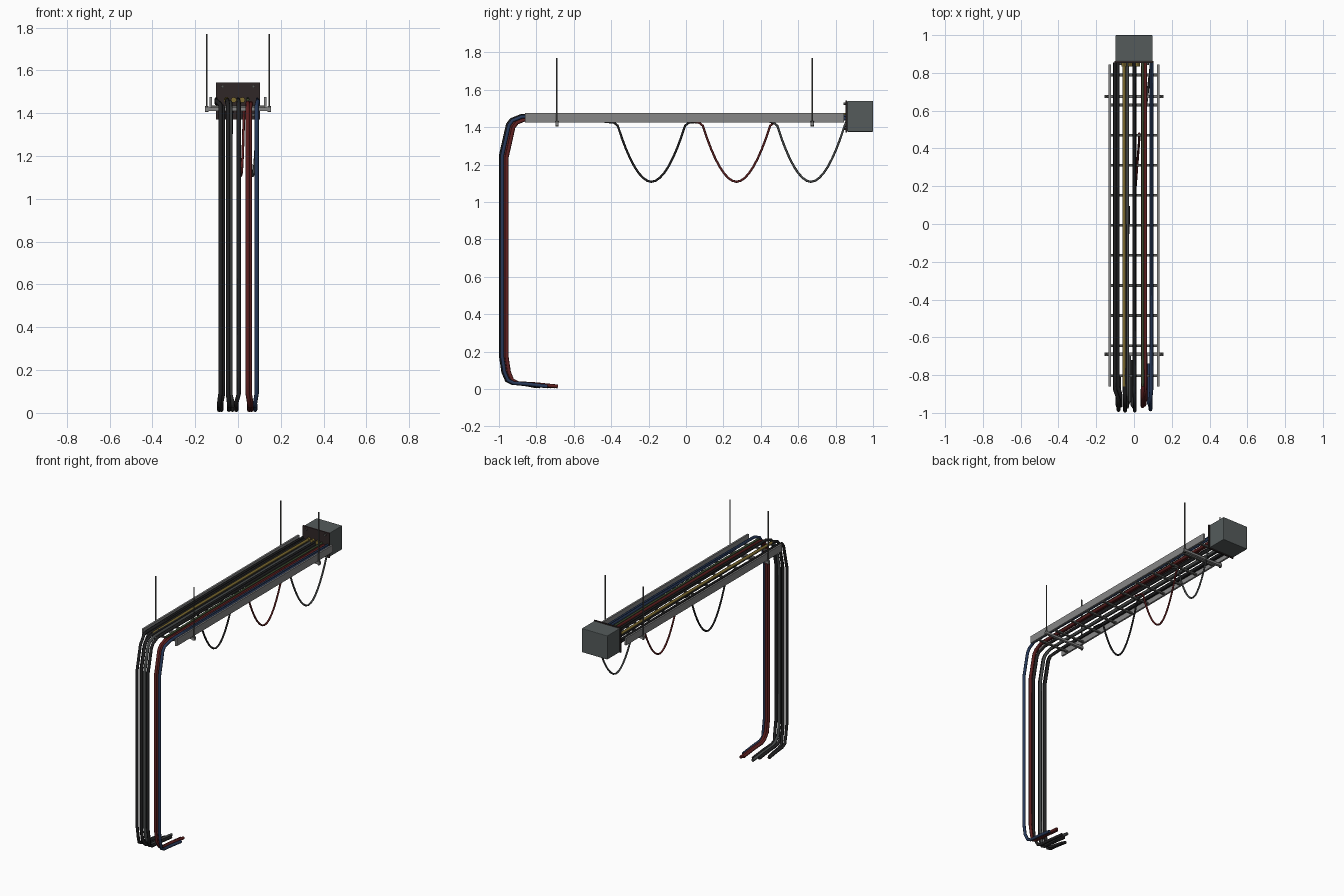
import bpy
import math
from mathutils import Vector

cube = bpy.data.objects.get("Cube")
if cube:
    bpy.data.objects.remove(cube, do_unlink=True)


def material(name, r, g, b):
    m = bpy.data.materials.new(name)
    m.use_nodes = True
    m.diffuse_color = (r, g, b, 1)
    m.node_tree.nodes["Principled BSDF"].inputs["Base Color"].default_value = (r, g, b, 1)
    return m


STEEL = material("galvanised steel", 0.24, 0.24, 0.24)
DARK_STEEL = material("dark steel", 0.11, 0.11, 0.105)
BOX_GREY = material("box grey", 0.09, 0.105, 0.105)
PLATE = material("dark plate", 0.03, 0.02, 0.02)
BLACK = material("black rubber", 0.015, 0.015, 0.016)
GREY = material("grey rubber", 0.06, 0.065, 0.065)
RED = material("red rubber", 0.11, 0.014, 0.014)
BLUE = material("blue rubber", 0.02, 0.04, 0.10)
YELLOW = material("yellow rubber", 0.21, 0.15, 0.03)
GREEN = material("green rubber", 0.045, 0.07, 0.03)


def box(name, lo, hi, mat, bevel=0):
    lo, hi = Vector(lo), Vector(hi)
    bpy.ops.mesh.primitive_cube_add(size=1, location=(lo + hi) / 2)
    ob = bpy.context.object
    ob.name = name
    ob.scale = hi - lo
    bpy.ops.object.transform_apply(location=False, rotation=False, scale=True)
    ob.data.materials.append(mat)
    if bevel:
        mod = ob.modifiers.new("Bevel", "BEVEL")
        mod.width = bevel
        mod.segments = 2
    return ob


def cylinder(name, centre, radius, depth, mat, axis="Z", sides=12):
    turn = (math.pi / 2, 0, 0) if axis == "Y" else (0, 0, 0)
    bpy.ops.mesh.primitive_cylinder_add(vertices=sides, radius=radius, depth=depth,
                                        location=centre, rotation=turn)
    ob = bpy.context.object
    ob.name = name
    ob.data.materials.append(mat)
    bpy.ops.object.shade_smooth_by_angle()
    return ob


def cable(name, points, radius, mat):
    curve = bpy.data.curves.new(name, "CURVE")
    curve.dimensions = "3D"
    curve.bevel_depth = radius
    curve.bevel_resolution = 2
    curve.use_fill_caps = True
    spline = curve.splines.new("POLY")
    spline.points.add(len(points) - 1)
    for p, co in zip(spline.points, points):
        p.co = (*co, 1)
    spline.use_smooth = True
    curve.materials.append(mat)
    ob = bpy.data.objects.new(name, curve)
    bpy.context.collection.objects.link(ob)
    return ob


# Ladder tray: two side rails and the rungs between them
for side, s in (("right", -1), ("left", 1)):
    x = s * 0.128
    box(side + "_rail", (x - 0.006, -0.86, 1.425), (x + 0.006, 0.845, 1.475), STEEL)
for i in range(11):
    y = -0.803 + i * 0.1592
    box(f"rung_{i + 1}", (-0.13, y - 0.007, 1.426), (0.13, y + 0.007, 1.436), DARK_STEEL)

# Hangers: a bar under the tray on two threaded rods
for end, y in (("front", -0.69), ("back", 0.675)):
    box(end + "_hanger_bar", (-0.155, y - 0.009, 1.411), (0.155, y + 0.009, 1.426), STEEL)
    for side, x in (("right", -0.146), ("left", 0.146)):
        name = f"{end}_{side}_"
        cylinder(name + "rod", (x, y, 1.588), 0.004, 0.364, DARK_STEEL, sides=8)
        for z in (1.409, 1.430):
            cylinder(name + "nut", (x, y, z), 0.009, 0.008, DARK_STEEL, sides=6)

# Junction box with its entry plate, screws and glands
box("junction_box", (-0.098, 0.862, 1.375), (0.098, 1.0, 1.54), BOX_GREY, 0.004)
box("entry_plate", (-0.102, 0.852, 1.371), (0.102, 0.862, 1.543), PLATE)
for x in (-0.072, 0.072):
    for z in (1.392, 1.525):
        cylinder("plate_screw", (x, 0.848, z), 0.007, 0.01, DARK_STEEL, "Y")

# Heavy cables: along the tray, down at the front and back along the floor
# name, tray x, drop x, floor x, drop y, floor end y, colour
DROPS = [
    ("black", -0.10, -0.082, -0.088, -0.985, -0.78, BLACK),
    ("inner_black", -0.086, -0.070, -0.078, -0.962, -0.80, BLACK),
    ("grey", -0.050, -0.047, -0.042, -0.989, -0.74, BLACK),
    ("inner_grey", -0.036, -0.036, -0.026, -0.968, -0.69, GREY),
    ("middle_black", 0.002, 0.004, -0.008, -0.988, -0.72, BLACK),
    ("red", 0.046, 0.045, 0.052, -0.965, -0.70, RED),
    ("outer_red", 0.060, 0.055, 0.062, -0.958, -0.685, RED),
    ("blue", 0.092, 0.087, 0.080, -0.982, -0.74, BLUE),
]
for name, tx, dx, fx, y, end, mat in DROPS:
    lift = (-0.96 - y) * 0.5
    cable(name + "_drop_cable", [
        (tx, 0.855, 1.447), (tx, -0.80, 1.447 + lift),
        (tx, y + 0.105, 1.445 + lift), (dx, y + 0.055, 1.425 + lift),
        (dx, y + 0.036, 1.40 + lift), (dx, y, 1.24 + lift), (dx, y, 0.17),
        (dx, y + 0.012, 0.09), (fx, y + 0.03, 0.047), (fx, y + 0.06, 0.032),
        (fx, (y + end) / 2 + 0.02, 0.026), (fx, end, 0.014)], 0.010, mat)

# Lighter cables lying on top in the tray
for name, x, r, mat in (("black", -0.102, 0.007, BLACK), ("yellow", -0.053, 0.009, YELLOW),
                        ("middle", 0.0, 0.007, BLACK), ("green", 0.046, 0.007, GREEN),
                        ("blue", 0.09, 0.006, BLUE)):
    cable(name + "_tray_cable", [(x, 0.855, 1.462), (x, 0.4, 1.467),
                                 (x, -0.4, 1.468), (x, -0.86, 1.463)], r, mat)
for x in (-0.053, -0.02, 0.02):
    cylinder("cable_gland", (x, 0.845, 1.462), 0.013, 0.02, YELLOW, "Y")

# Slack loops hanging below the tray
# name, low point y, x where it leaves, x where it returns, lead lengths, colour
LOOPS = [("black", -0.185, -0.052, -0.028, 0.09, 0.09, BLACK),
         ("red", 0.27, 0.0, 0.028, 0.08, 0.02, RED),
         ("grey", 0.668, 0.048, 0.09, 0.05, 0.0, GREY)]
for name, mid, x0, x1, lead_in, lead_out, mat in LOOPS:
    pts = [(x0, mid - 0.18 - lead_in, 1.432), (x0, mid - 0.20, 1.424)]
    for i in range(17):
        t = i / 8 - 1
        pts.append((x0 + (x1 - x0) * (t + 1) / 2, mid + 0.18 * t,
                    1.108 + 0.30 * abs(t) ** 1.9))
    if lead_out:
        pts += [(x1, mid + 0.2, 1.424), (x1, mid + 0.18 + lead_out + 0.01, 1.432)]
    else:
        pts.append((x1, mid + 0.19, 1.43))
    cable(name + "_slack_loop", pts, 0.006, mat)
